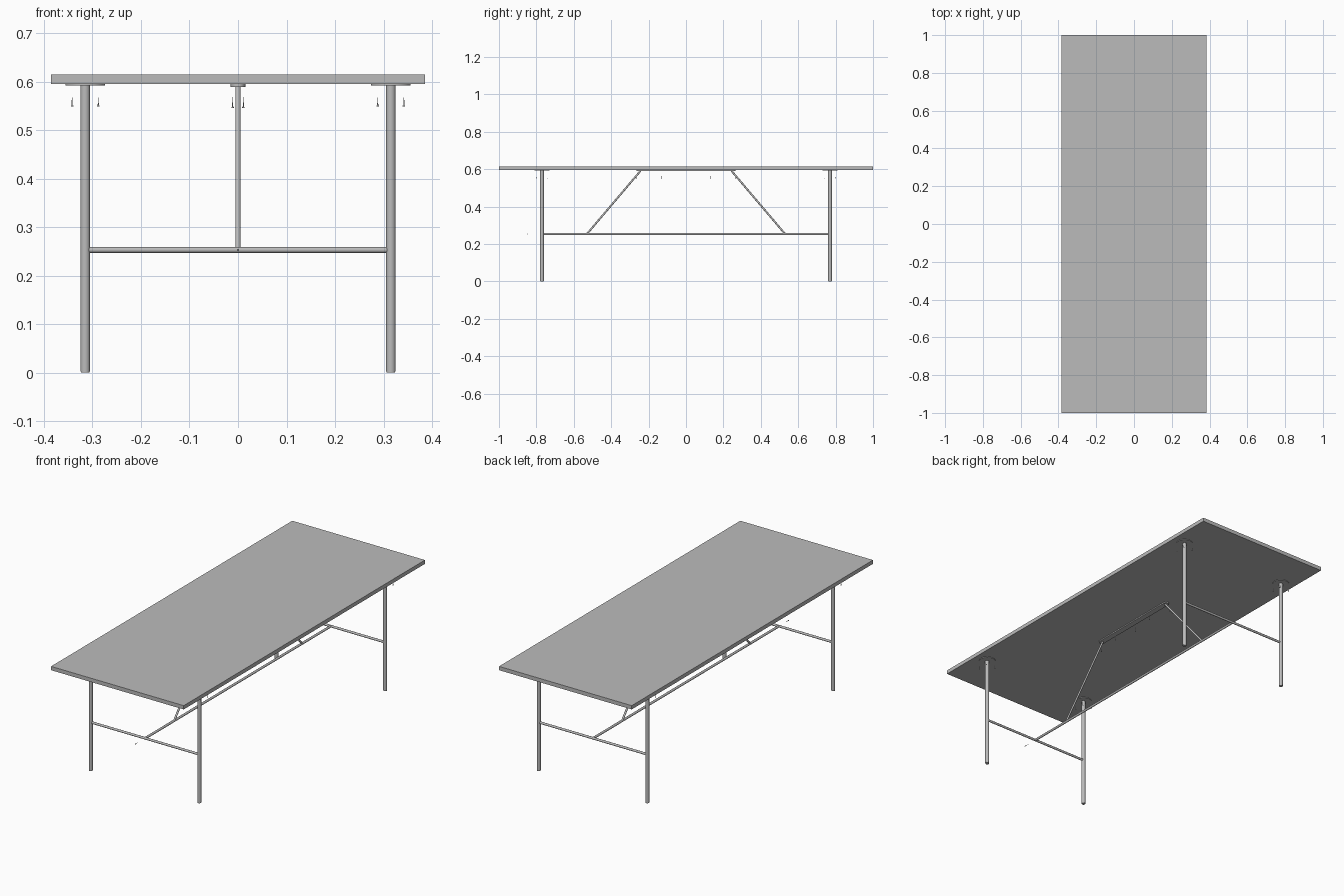
import bpy
import math
from mathutils import Vector

cube = bpy.data.objects.get("Cube")
if cube:
    bpy.data.objects.remove(cube)


def make_material(name, value):
    mat = bpy.data.materials.new(name)
    mat.use_nodes = True
    colour = (value, value, value, 1)
    mat.diffuse_color = colour
    mat.node_tree.nodes["Principled BSDF"].inputs["Base Color"].default_value = colour
    return mat


grey = make_material("light grey", 0.5)


def finish(name, smooth=False):
    ob = bpy.context.object
    ob.name = name
    ob.data.materials.append(grey)
    if smooth:
        bpy.ops.object.shade_smooth_by_angle(angle=math.radians(40))
    return ob


def box(name, centre, size):
    bpy.ops.mesh.primitive_cube_add(size=1, location=centre)
    bpy.context.object.scale = size
    bpy.ops.object.transform_apply(location=False, rotation=False, scale=True)
    return finish(name)


def rod(name, start, end, radius, sides=24, tip=None):
    a, b = Vector(start), Vector(end)
    bpy.ops.mesh.primitive_cone_add(
        vertices=sides, radius1=radius, radius2=radius if tip is None else tip,
        depth=(b - a).length, location=(a + b) / 2)
    bpy.context.object.rotation_euler = (b - a).to_track_quat("Z", "Y").to_euler()
    return finish(name, smooth=True)


def screw(name, head, direction, length=0.018):
    # Flat head with a slim tapering shank
    p, d = Vector(head), Vector(direction)
    rod(name + "_head", p, p + d * 0.002, 0.0025, 12)
    rod(name + "_shank", p + d * 0.002, p + d * length, 0.0013, 10, 0.0004)


TOP_Z = 0.595
LEG_X, LEG_Y = 0.315, 0.77
BAR_Z = 0.253
UP = (0, 0, 1)

# Table top
box("table_top", (0, 0, TOP_Z + 0.01), (0.77, 2, 0.02))

# Legs with mounting discs, foot pads and loose screws
for sy, end in ((-1, "front"), (1, "back")):
    for sx, side in ((-1, "right"), (1, "left")):
        x, y = sx * LEG_X, sy * LEG_Y
        tag = end + "_" + side
        rod(tag + "_foot", (x, y, 0), (x, y, 0.004), 0.009)
        rod(tag + "_leg", (x, y, 0.003), (x, y, 0.593), 0.01)
        rod(tag + "_mounting_disc", (x, y, 0.592), (x, y, TOP_Z), 0.041, 40)
        for i in (-1, 1):
            for j in (-1, 1):
                screw(tag + "_screw", (x + i * 0.027, y + j * 0.027, 0.549), UP)
    # Cross bar joining the two legs of this end
    rod(end + "_cross_bar", (-LEG_X, sy * LEG_Y, BAR_Z),
        (LEG_X, sy * LEG_Y, BAR_Z), 0.006)
    # Sloping brace from stretcher to top
    rod(end + "_brace", (0, sy * 0.53, BAR_Z), (0, sy * 0.243, 0.591), 0.005)

# Long stretcher between the cross bars
rod("stretcher", (0, -LEG_Y, BAR_Z), (0, LEG_Y, BAR_Z), 0.006)
screw("stretcher_screw", (0, -0.85, BAR_Z), (0, 1, 0), 0.025)

# Mounting plate under the top, with rounded ends and its screws
box("brace_plate", (0, 0, 0.592), (0.03, 0.5, 0.006))
for sy in (-1, 1):
    rod("brace_plate_end", (0, sy * 0.25, 0.589), (0, sy * 0.25, TOP_Z), 0.015)
for i in range(-2, 3):
    screw("plate_screw", (0.011 if i % 2 else -0.011, i * 0.133, 0.546), UP, 0.022)
